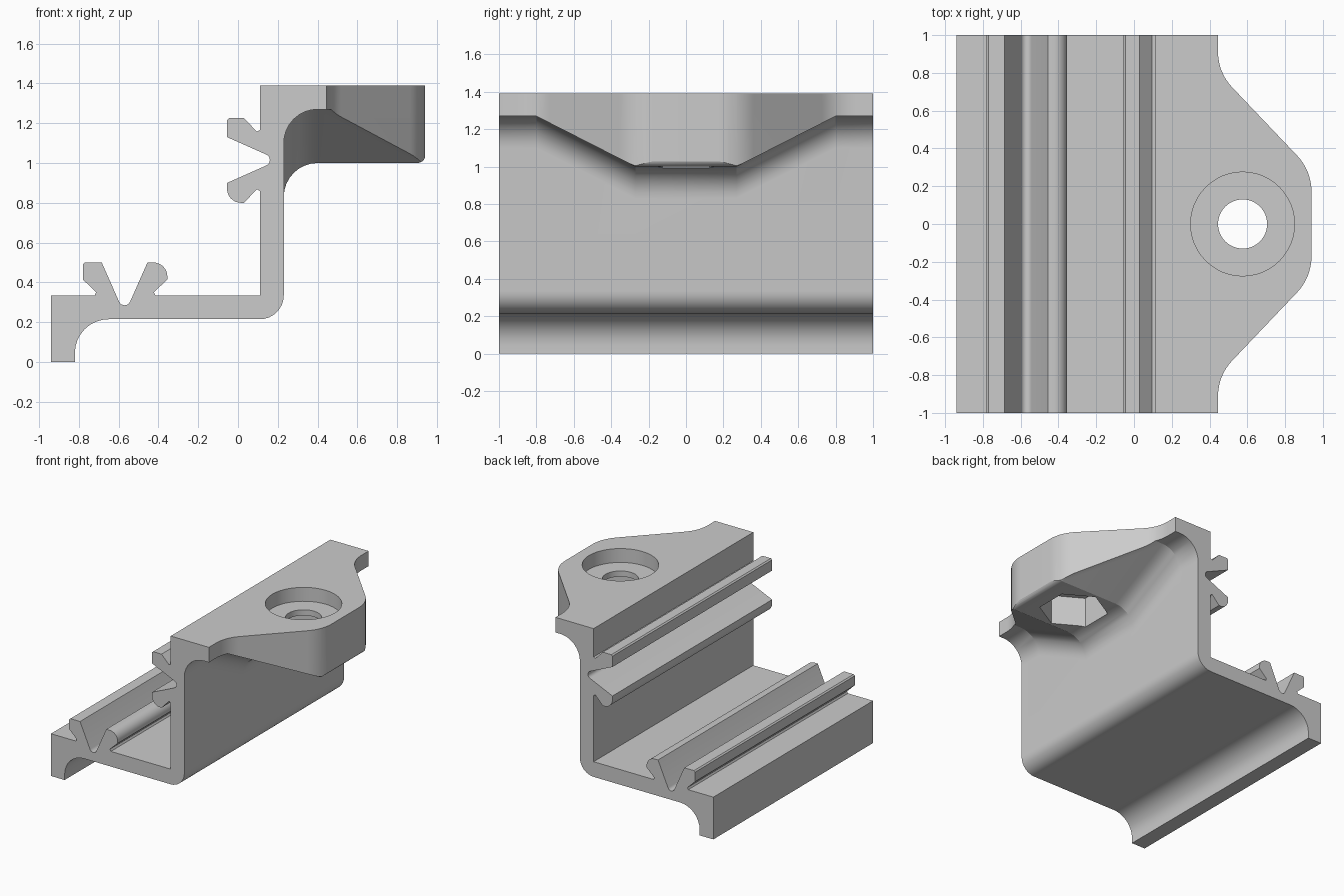
import bpy, bmesh
from math import sin, cos, radians

if "Cube" in bpy.data.objects:
    bpy.data.objects.remove(bpy.data.objects["Cube"], do_unlink=True)

TOP = 1.39
HOLE_X = 0.575


def arc(cx, cy, r, a0, a1, n=8):
    angles = [radians(a0 + (a1 - a0) * i / n) for i in range(n + 1)]
    return [(cx + r * cos(a), cy + r * sin(a)) for a in angles]


def loft(name, rings):
    """Solid through a list of matching closed rings."""
    bm = bmesh.new()
    loops = [[bm.verts.new(p) for p in ring] for ring in rings]
    n = len(loops[0])
    for a, b in zip(loops, loops[1:]):
        for i in range(n):
            j = (i + 1) % n
            bm.faces.new((a[i], a[j], b[j], b[i]))
    bm.faces.new(loops[0])
    bm.faces.new(loops[-1])
    bmesh.ops.recalc_face_normals(bm, faces=bm.faces)
    mesh = bpy.data.meshes.new(name)
    bm.to_mesh(mesh)
    bm.free()
    obj = bpy.data.objects.new(name, mesh)
    bpy.context.collection.objects.link(obj)
    return obj


def prism(name, outline, z0, z1):
    return loft(name, [[(x, y, z) for x, y in outline] for z in (z0, z1)])


# Snap clip: rounded tooth, V groove, square tooth (along, out)
clip = [(0.155, 0), (0.147, 0.015), (0.215, 0.08)]
clip += arc(0.145, 0.095, 0.07, 0, 90)
clip += [(0.115, 0.165)]
clip += arc(0, -0.02, 0.03, -23, -157)
clip += [(-0.115, 0.165), (-0.2, 0.165), (-0.21, 0.155),
         (-0.21, 0.08), (-0.143, 0.015), (-0.15, 0)]
floor_clip = [(-0.57 + u, 0.335 + v) for u, v in clip]
wall_clip = [(0.11 - v, 1.015 - u) for u, v in reversed(clip)]


def section(under):
    """Bracket cross-section with the flange underside at the given height."""
    pts = [(-0.94, 0), (-0.82, 0)]
    pts += arc(-0.65, 0.045, 0.17, 180, 90)
    pts += arc(0.11, 0.335, 0.12, -90, 0)
    pts += arc(0.40, under - 0.17, 0.17, 180, 90)
    pts += arc(0.902, under + 0.04, 0.04, -90, 0, 5)
    pts += [(1.0, under + 0.05), (1.0, TOP), (0.11, TOP)]
    return pts + wall_clip + [(0.11, 0.335)] + floor_clip + [(-0.94, 0.335)]


# Bracket body, thickening towards the middle of the flange
stations = [(-1, 1.27), (-0.8, 1.27), (-0.27, 1.0), (0.27, 1.0), (0.8, 1.27), (1, 1.27)]
bracket = loft("bracket", [[(x, y, z) for x, z in section(u)] for y, u in stations])

# Helper: plan outline of the flange nose
half = [(-1.2, 1.1), (0.445, 1.1)]
half += arc(0.715, 0.91, 0.27, 180, 223)
half += arc(0.66, 0.17, 0.28, 43, 0)
plan = half + [(x, -y) for x, y in reversed(half)]
flange_outline = prism("flange_outline", plan, -0.5, 2)

# Helpers: screw recess, through hole and hexagonal nut pocket
screw_recess = prism("screw_recess", arc(HOLE_X, 0, 0.275, 0, 352.5, 47), 1.28, 1.6)
screw_hole = prism("screw_hole", arc(HOLE_X, 0, 0.13, 0, 352.5, 47), 0.7, 1.5)
nut_pocket = prism("nut_pocket", arc(HOLE_X, 0, 0.25, 30, 330, 5), 0.7, 1.235)

for helper, operation in ((flange_outline, 'INTERSECT'), (screw_recess, 'DIFFERENCE'),
                          (screw_hole, 'DIFFERENCE'), (nut_pocket, 'DIFFERENCE')):
    mod = bracket.modifiers.new(helper.name, 'BOOLEAN')
    mod.operation = operation
    mod.solver = 'EXACT'
    mod.object = helper

# Apply the cuts and remove the helpers
bpy.context.view_layer.update()
graph = bpy.context.evaluated_depsgraph_get()
cut_mesh = bpy.data.meshes.new_from_object(bracket.evaluated_get(graph))
bracket.modifiers.clear()
bracket.data = cut_mesh
for helper in (flange_outline, screw_recess, screw_hole, nut_pocket):
    bpy.data.objects.remove(helper, do_unlink=True)

# Plain grey finish
grey = bpy.data.materials.new("plain_grey")
grey.use_nodes = True
colour = (0.6, 0.6, 0.6, 1)
grey.diffuse_color = colour
grey.node_tree.nodes["Principled BSDF"].inputs["Base Color"].default_value = colour
bracket.data.materials.clear()
bracket.data.materials.append(grey)

# Smooth fillets, crisp edges
bpy.ops.object.select_all(action='DESELECT')
bracket.select_set(True)
bpy.context.view_layer.objects.active = bracket
bpy.ops.object.shade_smooth_by_angle(angle=radians(20))
